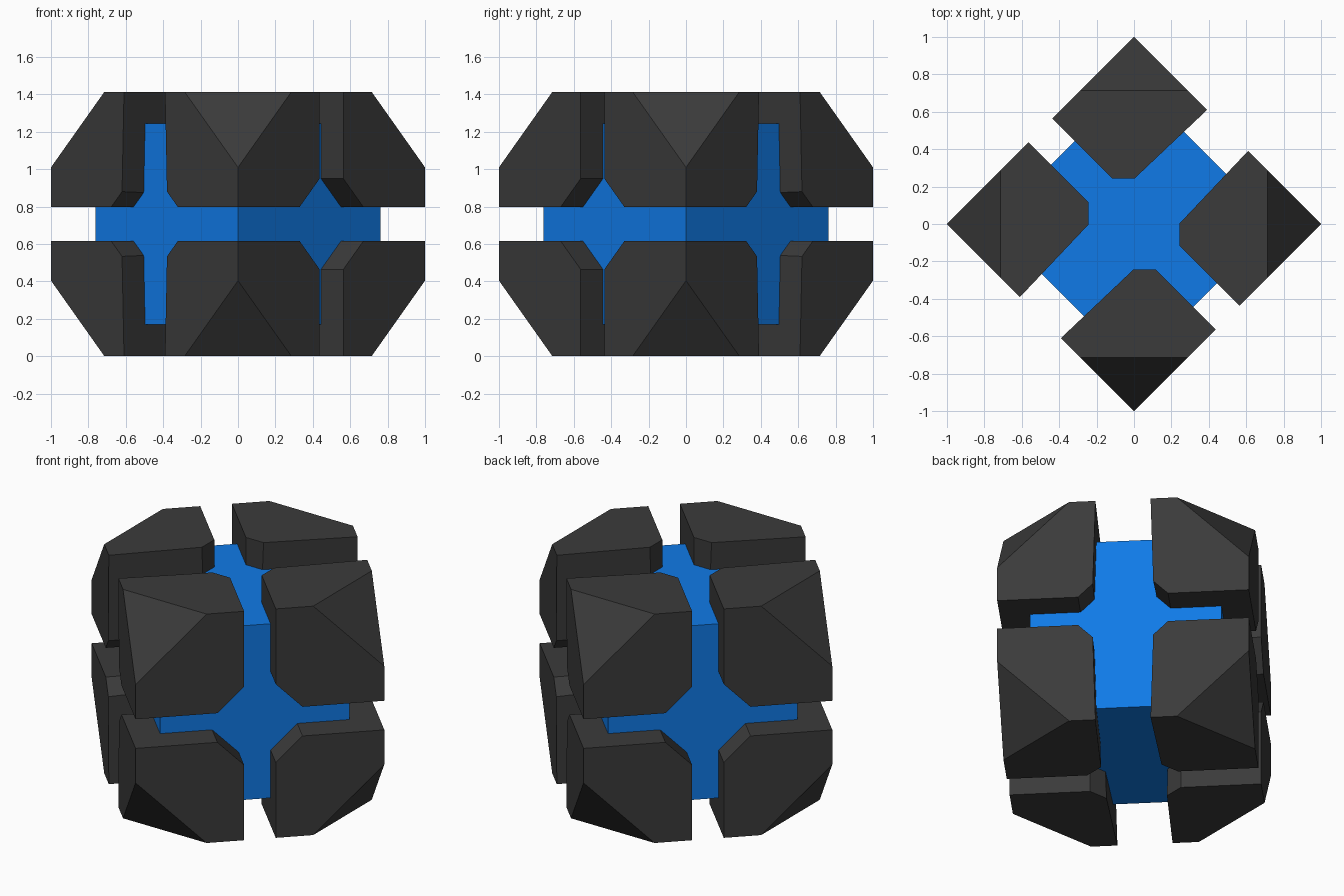
import bpy, bmesh, math
from mathutils import Matrix, Vector

if "Cube" in bpy.data.objects:
    bpy.data.objects.remove(bpy.data.objects["Cube"])

H = 0.707       # half side of the whole cube
CORE = 0.538    # half side of the blue core


def material(name, rgb):
    m = bpy.data.materials.new(name)
    m.diffuse_color = (*rgb, 1)
    m.use_nodes = True
    m.node_tree.nodes["Principled BSDF"].inputs["Base Color"].default_value = m.diffuse_color
    return m


dark = material("dark grey", (0.043, 0.043, 0.043))
blue = material("bright blue", (0.005, 0.195, 0.8))

# the cube stands on its face, turned 45 degrees
PLACE = Matrix.Translation((0, 0, H)) @ Matrix.Rotation(math.radians(45), 4, 'Z')


def finish(bm, name, mat):
    bmesh.ops.recalc_face_normals(bm, faces=bm.faces[:])
    me = bpy.data.meshes.new(name)
    bm.to_mesh(me)
    bm.free()
    me.materials.append(mat)
    ob = bpy.data.objects.new(name, me)
    bpy.context.collection.objects.link(ob)


def box(lo, hi):
    bm = bmesh.new()
    bmesh.ops.create_cube(bm, size=1)
    for v in bm.verts:
        v.co = [lo + (c + 0.5) * (hi - lo) for c in v.co]
    return bm


def cut(bm, normal, d):
    """Remove everything where normal . p > d and cap the hole."""
    n = Vector(normal)
    bmesh.ops.bisect_plane(bm, geom=bm.verts[:] + bm.edges[:] + bm.faces[:],
                           plane_co=n * (d / n.length_squared), plane_no=n, clear_outer=True)
    bmesh.ops.holes_fill(bm, edges=[e for e in bm.edges if e.is_boundary], sides=0)


T = 0.028  # slight taper of the wide gap
CUTS = [
    ((1, 1, 1), 3 * H - 0.404),                 # outer corner
    ((-1, 0, 0), -0.09),                        # narrow gap side
    ((-T, -1, -T), -(0.155 + 2 * T * H)),       # wide gap side
    ((-1, 0, -1), -0.332),                      # inner edge chamfers
    ((0, -1, -1), -0.343),
    ((-1, -1, 0), -0.345),
]

# eight mirrored corner blocks
for sx in (1, -1):
    for sy in (1, -1):
        for sz in (1, -1):
            bm = box(0.09, H)
            for n, d in CUTS:
                cut(bm, n, d)
            bm.transform(PLACE @ Matrix.Diagonal((sx, sy, sz, 1)))
            finish(bm, "corner_block", dark)

# inner core
core = box(-CORE, CORE)
core.transform(PLACE)
finish(core, "core", blue)
